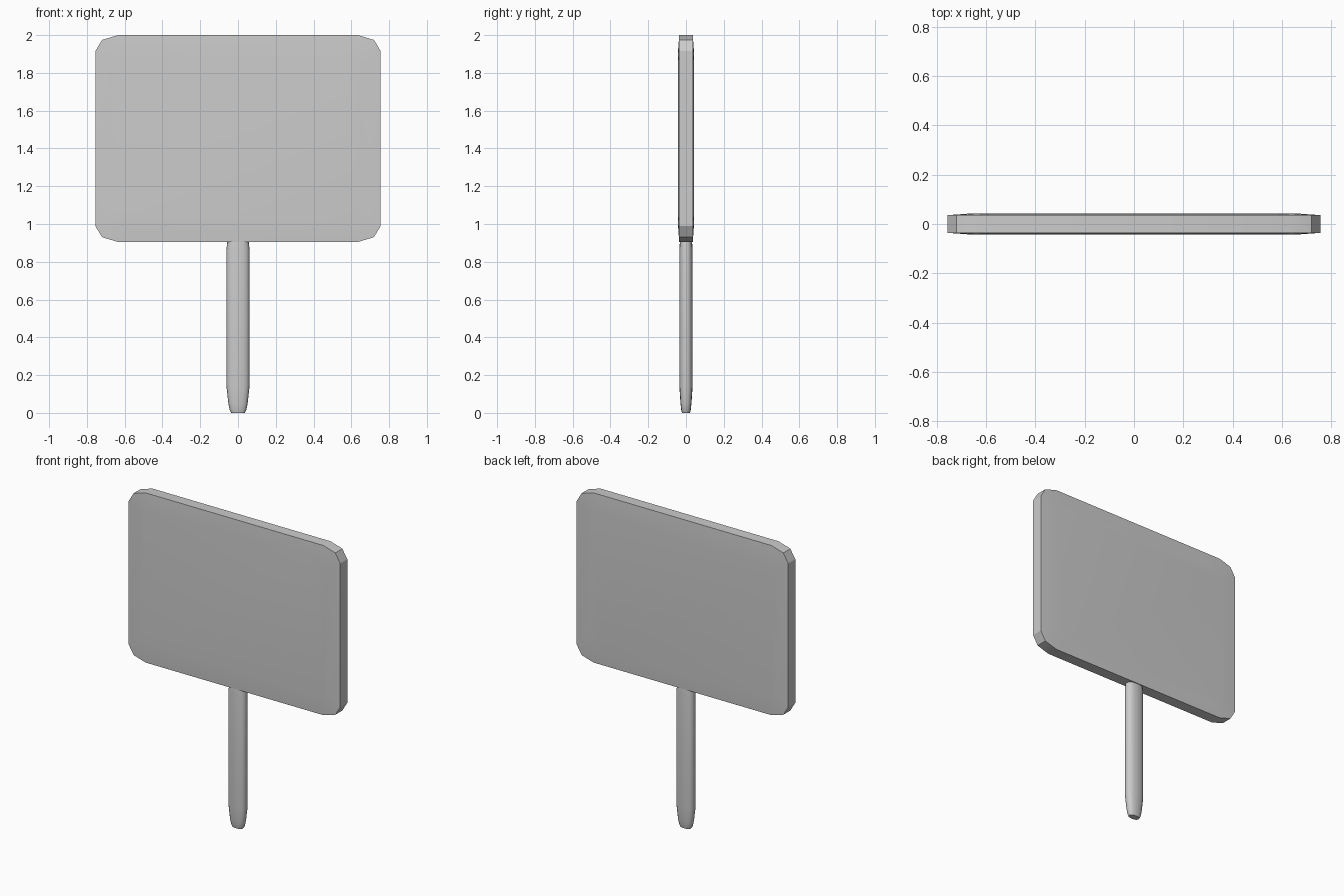
import bpy, bmesh, math

if "Cube" in bpy.data.objects:
    bpy.data.objects.remove(bpy.data.objects["Cube"])


def loft(name, rings, angle):
    """Skin a stack of equal-length point rings and cap both ends."""
    bm = bmesh.new()
    loops = [[bm.verts.new(p) for p in ring] for ring in rings]
    for a, b in zip(loops, loops[1:]):
        n = len(a)
        for i in range(n):
            j = (i + 1) % n
            bm.faces.new((a[i], a[j], b[j], b[i]))
    bm.faces.new(loops[0][::-1])
    bm.faces.new(loops[-1])
    bmesh.ops.recalc_face_normals(bm, faces=bm.faces)
    mesh = bpy.data.meshes.new(name)
    bm.to_mesh(mesh)
    bm.free()
    obj = bpy.data.objects.new(name, mesh)
    bpy.context.collection.objects.link(obj)
    bpy.ops.object.select_all(action='DESELECT')
    obj.select_set(True)
    bpy.context.view_layer.objects.active = obj
    bpy.ops.object.shade_smooth_by_angle(angle=math.radians(angle))
    return obj


# Sign panel: chamfered-corner outline with slightly raised faces
CENTRE_Z = 1.4525
corner = [(0.755, 0.463), (0.72, 0.522), (0.635, 0.5475)]


def panel_ring(y, inset):
    sx, sz = 1 - inset / 0.755, 1 - inset / 0.5475
    ring = []
    for mx, mz in ((1, 1), (-1, 1), (-1, -1), (1, -1)):
        pts = corner if mx * mz > 0 else corner[::-1]
        ring += [(mx * x * sx, y, CENTRE_Z + mz * z * sz) for x, z in pts]
    return ring


loft("sign_panel", [panel_ring(-0.042, 0.085), panel_ring(-0.036, 0),
                    panel_ring(0.036, 0), panel_ring(0.042, 0.085)], 30)


# Handle: flattened post, tapered at the foot and tucked in under the panel
def handle_ring(z, rx, ry, sides=16):
    ring = []
    for i in range(sides):
        a = 2 * math.pi * i / sides
        c, s = math.cos(a), math.sin(a)
        ring.append((rx * math.copysign(abs(c) ** 0.8, c),
                     ry * math.copysign(abs(s) ** 0.8, s), z))
    return ring


profile = [(0.0, 0.036, 0.021), (0.015, 0.044, 0.025), (0.05, 0.051, 0.029),
           (0.14, 0.061, 0.035), (0.87, 0.061, 0.035), (0.92, 0.055, 0.031)]
loft("handle", [handle_ring(*p) for p in profile], 40)
